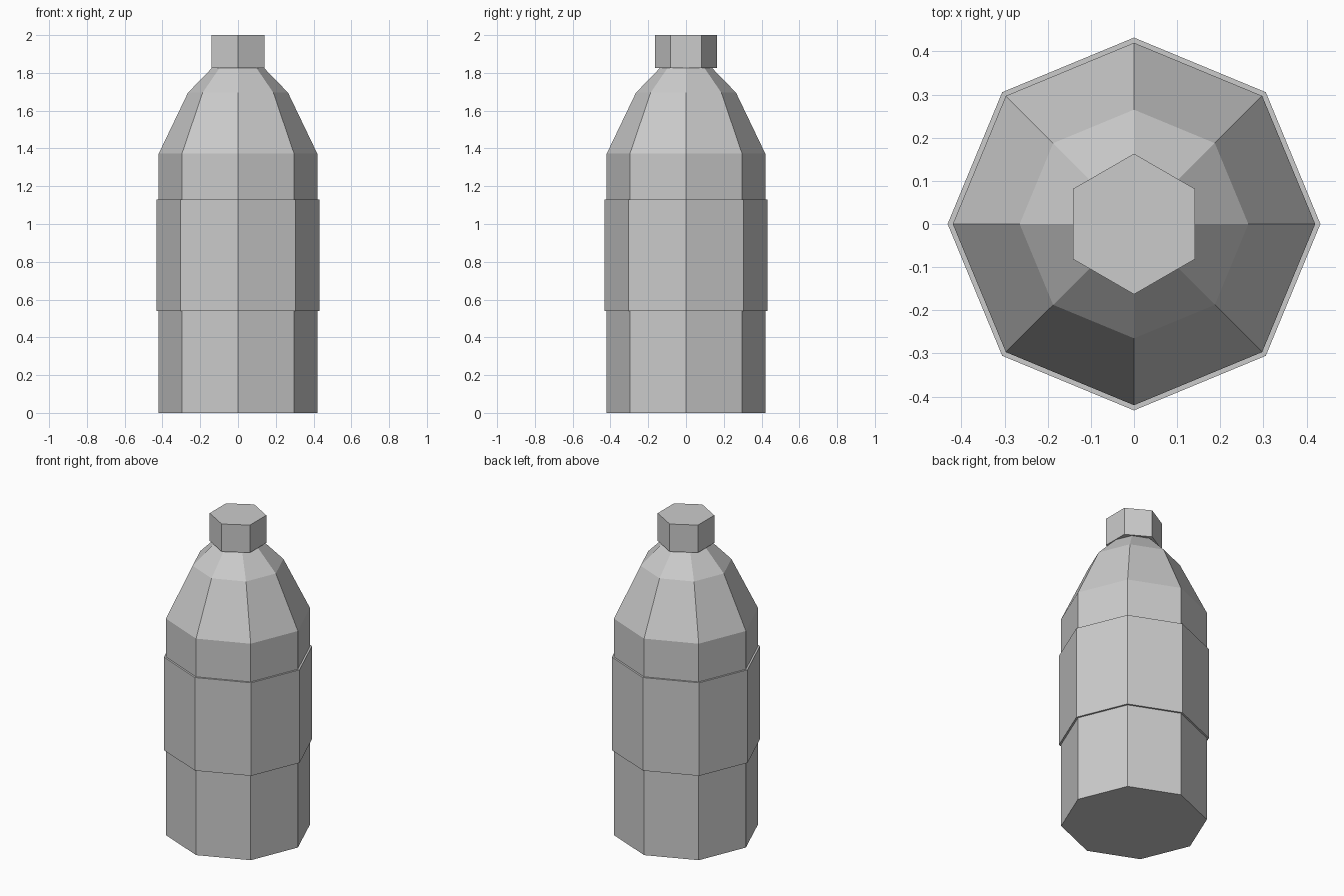
import bpy, bmesh
from math import cos, sin, pi

if "Cube" in bpy.data.objects:
    bpy.data.objects.remove(bpy.data.objects["Cube"])


def lathe(name, profile, sides, start=0.0, loop=False):
    """Revolve (radius, z) points into a flat-sided solid; loop makes a hollow ring."""
    bm = bmesh.new()
    rings = [[bm.verts.new((r * cos(start + 2 * pi * i / sides),
                            r * sin(start + 2 * pi * i / sides), z))
              for i in range(sides)] for r, z in profile]
    pairs = list(zip(rings, rings[1:]))
    if loop:
        pairs.append((rings[-1], rings[0]))
    for low, high in pairs:
        for i in range(sides):
            j = (i + 1) % sides
            bm.faces.new((low[i], low[j], high[j], high[i]))
    if not loop:
        bm.faces.new(rings[0][::-1])
        bm.faces.new(rings[-1])
    bmesh.ops.recalc_face_normals(bm, faces=bm.faces)
    mesh = bpy.data.meshes.new(name)
    bm.to_mesh(mesh)
    bm.free()
    obj = bpy.data.objects.new(name, mesh)
    bpy.context.collection.objects.link(obj)
    return obj


# Octagonal bottle with tapered shoulders
lathe("bottle_body", [(0.42, 0), (0.42, 1.372), (0.265, 1.695), (0.137, 1.827)], 8)

# Wrap-around sleeve standing slightly proud of the body
lathe("label_sleeve", [(0.432, 0.54), (0.432, 1.13), (0.41, 1.13), (0.41, 0.54)], 8, loop=True)

# Hexagonal cap
lathe("cap", [(0.163, 1.825), (0.163, 2.0)], 6, start=pi / 2)
